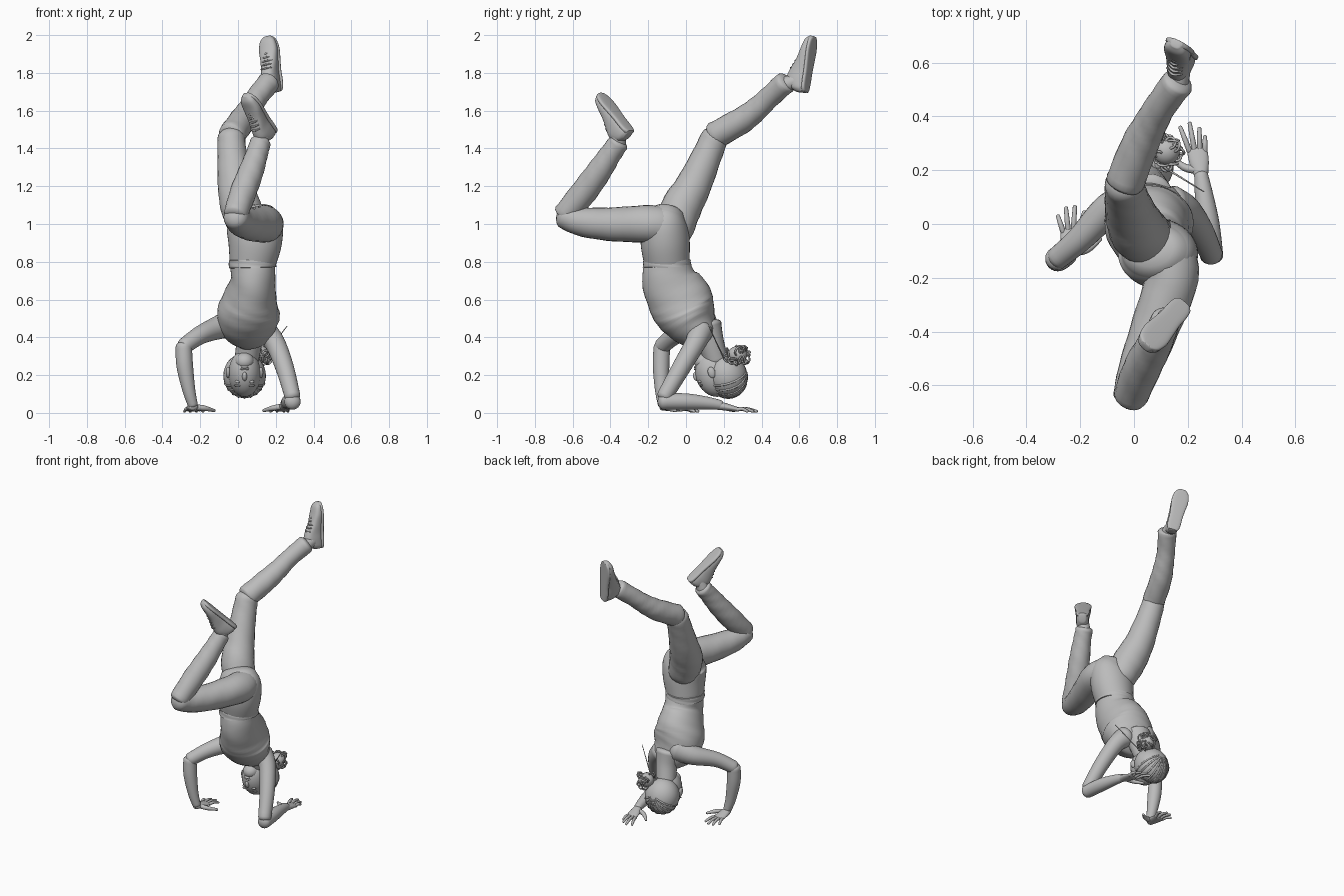
import bpy, bmesh, math, random
from mathutils import Vector

if "Cube" in bpy.data.objects:
    bpy.data.objects.remove(bpy.data.objects["Cube"], do_unlink=True)
random.seed(4)
parts = []

grey = bpy.data.materials.new("plain grey")
grey.use_nodes = True
COLOR = (0.5, 0.5, 0.5, 1)
grey.diffuse_color = COLOR
grey.node_tree.nodes["Principled BSDF"].inputs["Base Color"].default_value = COLOR


def finish(ob, name):
    ob.name = name
    ob.data.name = name
    ob.data.materials.append(grey)
    parts.append(ob)
    return ob


def spline(a, b, c, d, t):
    return 0.5 * (2 * b + (c - a) * t + (2 * a - 5 * b + 4 * c - d) * t * t
                  + (3 * b - a - 3 * c + d) * t ** 3)


def loft(name, stations, side=(1, 0, 0), sides=24, steps=5, cap=0.7, power=1.0,
         axis=None, wrinkle=0.0):
    """Skin rounded sections along a path; a station is x, y, z, radius[, second radius]."""
    st = [Vector((*s[:4], s[4] if len(s) > 4 else s[3])) for s in stations]
    path = []
    for i in range(len(st) - 1):
        a, d = st[max(i - 1, 0)], st[min(i + 2, len(st) - 1)]
        path += [spline(a, st[i], st[i + 1], d, k / steps) for k in range(steps)]
    path.append(st[-1])
    pos = [Vector(p[:3]) for p in path]
    rings = []
    for i, p in enumerate(path):
        t = Vector(axis) if axis else pos[min(i + 1, len(pos) - 1)] - pos[max(i - 1, 0)]
        rings.append((pos[i], t.normalized(), p[3], p[4]))
    # rounded ends
    ends = []
    for (p, t, a, b), sign in ((rings[0], -1), (rings[-1], 1)):
        ends.append([(p + t * sign * cap * min(a, b) * math.sin(q), t,
                      a * math.cos(q), b * math.cos(q)) for q in (0.4, 0.8, 1.15, 1.4)])
    rings = ends[0][::-1] + rings + ends[1]
    bm = bmesh.new()
    loops = []
    for i, (p, t, a, b) in enumerate(rings):
        u = Vector(side)
        u = (u - t * u.dot(t)).normalized()
        v = t.cross(u)
        loop = []
        for k in range(sides):
            q = math.tau * k / sides
            c, s = math.cos(q), math.sin(q)
            f = 1 + wrinkle * math.sin(3 * q + 1.7 * i)
            c = math.copysign(abs(c) ** power, c) * a * f
            s = math.copysign(abs(s) ** power, s) * b * f
            loop.append(bm.verts.new(p + u * c + v * s))
        loops.append(loop)
    for lo, hi in zip(loops, loops[1:]):
        for k in range(sides):
            m = (k + 1) % sides
            bm.faces.new((lo[k], lo[m], hi[m], hi[k]))
    bm.faces.new(loops[0][::-1])
    bm.faces.new(loops[-1])
    bmesh.ops.recalc_face_normals(bm, faces=bm.faces)
    me = bpy.data.meshes.new(name)
    bm.to_mesh(me)
    bm.free()
    ob = bpy.data.objects.new(name, me)
    bpy.context.collection.objects.link(ob)
    return finish(ob, name)


def ball(name, loc, radii, tilt=0.0):
    bpy.ops.mesh.primitive_uv_sphere_add(segments=28, ring_count=18, location=loc,
                                         rotation=(tilt, 0, 0))
    ob = bpy.context.object
    ob.scale = radii
    return finish(ob, name)


# Torso, upside down: trousers seat, shirt hem, shirt
loft("trouser_seat", [(.075, -.1, 1.04, .125, .1), (.088, -.11, .99, .148, .122),
                      (.09, -.11, .9, .142, .13), (.076, -.1, .79, .122, .12)],
     sides=40, cap=.55)
loft("shirt_hem", [(.076, -.1, .81, .125, .125), (.077, -.1, .77, .125, .129)],
     sides=40, cap=.06, wrinkle=.012)
loft("shirt", [(.076, -.1, .8, .12, .12), (.08, -.088, .7, .118, .147),
               (.064, -.034, .6, .144, .17), (.055, .0, .53, .165, .162),
               (.065, .042, .46, .155, .13), (.09, .09, .4, .11, .085)],
     sides=40, cap=.35, wrinkle=.008)
loft("neck", [(.06, .105, .46, .085), (.06, .13, .38, .07), (.045, .16, .28, .064)], cap=.3)

# Legs
loft("back_thigh", [(.06, -.06, .97, .1), (.018, -.028, 1.08, .108), (-.012, .038, 1.2, .095),
                    (-.03, .11, 1.36, .079), (-.036, .15, 1.455, .073)], wrinkle=.012)
loft("back_shin", [(-.034, .155, 1.47, .072), (.02, .29, 1.545, .07), (.06, .37, 1.605, .063),
                   (.1, .44, 1.67, .058), (.162, .525, 1.748, .06)], cap=.4, wrinkle=.02)
loft("front_thigh", [(.115, -.09, .985, .106), (.14, -.2, 1.0, .1), (.08, -.38, .998, .09),
                     (.02, -.54, 1.01, .078), (-.012, -.638, 1.037, .066)], cap=.7, wrinkle=.012)
loft("front_shin", [(-.012, -.64, 1.05, .064), (.028, -.54, 1.17, .07), (.07, -.46, 1.28, .066),
                    (.1, -.4, 1.37, .058), (.118, -.357, 1.43, .055)], cap=.4, wrinkle=.02)


def shoe(name, heel, toe, normal, shin_end):
    heel, toe, n = Vector(heel), Vector(toe), Vector(normal)
    d = toe - heel
    f = d.normalized()
    n = (n - f * n.dot(f)).normalized()
    s = f.cross(n)
    prof = [(0, .026, .07), (.06, .037, .1), (.2, .041, .125), (.36, .041, .115),
            (.55, .046, .086), (.75, .051, .066), (.92, .042, .052), (1, .022, .034)]

    def body(label, grow, thick, power):
        rows = []
        for t, w, h in prof:
            h = thick or h
            rows.append((*(heel + d * t - n * h / 2), w * grow, h / 2))
        loft(label, rows, side=s, axis=f, cap=.2, power=power)

    body(name + "_upper", 1.0, None, .8)
    body(name + "_sole", 1.08, .024, .6)
    ankle = heel + d * .18 - n * .07
    loft(name + "_ankle", [(*shin_end, .042), (*ankle, .04)], cap=.3)
    # laces across the instep
    for k in range(5):
        t = .4 + .07 * k
        p = heel + d * t - n * (.116 - .15 * (t - .36))
        loft(name + "_lace", [(*(p - s * .03 + n * .012), .004), (*(p - n * .003), .005),
                              (*(p + s * .03 + n * .012), .004)], side=f, sides=8, steps=3)


shoe("back_shoe", (.21, .64, 1.7), (.163, .685, 1.99), (.4, .9, 0), (.16, .515, 1.735))
shoe("front_shoe", (.19, -.29, 1.495), (.05, -.447, 1.695), (.5, .6, .6), (.116, -.36, 1.42))

# Arms
loft("right_upper_arm", [(0, .08, .485, .085), (-.095, .05, .455, .064),
                         (-.2, -.055, .412, .049), (-.282, -.125, .355, .043)])
loft("right_forearm", [(-.287, -.128, .35, .043), (-.282, -.132, .25, .044),
                       (-.26, -.13, .12, .034), (-.24, -.122, .045, .027)])
loft("left_upper_arm", [(.14, .075, .43, .068), (.195, .05, .37, .055),
                        (.247, -.025, .24, .049), (.288, -.112, .09, .042)])
loft("left_forearm", [(.289, -.12, .06, .043), (.275, 0, .06, .043),
                      (.26, .11, .052, .034), (.25, .18, .042, .026)])


def hand(name, wrist, knuckles, tips, thumb):
    w, k = Vector(wrist), Vector(knuckles)
    mid = w.lerp(k, .5)
    loft(name + "_palm", [(*w, .026, .022), (*mid, .036, .018), (*k, .038, .012)])
    for i, tip in enumerate(tips):
        base = k + Vector(((i - 1.5) * .019, -.004, 0))
        end = Vector((*tip, .008))
        bend = base.lerp(end, .5) + Vector((0, 0, .008))
        loft(name + "_finger", [(*base, .0105), (*bend, .0095), (*end, .0075)], sides=12, steps=4)
    root = w.lerp(k, .2)
    end = Vector((*thumb, .012))
    joint = root.lerp(end, .55) + Vector((0, -.018, .004))
    loft(name + "_thumb", [(*root, .016), (*joint, .014), (*end, .008)],
         side=(0, 0, 1), sides=12, steps=4)


hand("right_hand", (-.24, -.125, .035), (-.235, -.025, .018),
     [(-.283, .03), (-.253, .06), (-.22, .065), (-.185, .045)], (-.125, -.055))
hand("left_hand", (.25, .18, .038), (.235, .275, .018),
     [(.172, .36), (.207, .375), (.243, .355), (.264, .325)], (.135, .255))

# Head, in its own frame: x across, f towards the face, u towards the crown
TILT = .3
CENTER = Vector((.035, .15, .208))
F = Vector((0, -math.cos(TILT), -math.sin(TILT)))
U = Vector((0, math.sin(TILT), -math.cos(TILT)))


def feature(name, x, f, u, radii):
    ball(name, CENTER + Vector((x, 0, 0)) + F * f + U * u, radii, TILT)


feature("face", 0, 0, 0, (.085, .1, .125))
feature("hair_cap", 0, -.06, .03, (.113, .108, .12))
feature("jaw", 0, .035, -.08, (.05, .05, .045))
feature("nose", 0, .097, -.014, (.013, .016, .024))
feature("upper_lip", 0, .087, -.052, (.024, .009, .006))
feature("lower_lip", 0, .084, -.062, (.02, .01, .007))
for sx, label in ((-1, "right"), (1, "left")):
    feature(label + "_eye", sx * .035, .083, .018, (.015, .012, .009))
    feature(label + "_brow", sx * .036, .084, .04, (.021, .008, .005))
    feature(label + "_ear", sx * .087, .012, -.01, (.012, .02, .03))

# Hair strands combed over the cap
for k in range(9):
    a = -1.2 + .3 * k
    rows = []
    for j in range(6):
        b = -.9 + .45 * j
        p = (CENTER - F * .06 + U * .03 + Vector((math.sin(a) * math.cos(b) * .111, 0, 0))
             - F * math.sin(b) * .106 + U * math.cos(a) * math.cos(b) * .118)
        rows.append((*p, .006))
    loft("hair_strand", rows, side=(0, .2, 1), sides=8, steps=3)

# Curly bun with a hair stick
BUN = Vector((.12, .272, .308))
ball("bun_core", BUN, (.05, .052, .045))
for k in range(26):
    way = Vector([random.uniform(-1, 1) for _ in range(3)]).normalized()
    bpy.ops.mesh.primitive_torus_add(
        location=BUN + Vector((way.x * .053, way.y * .057, way.z * .045)),
        rotation=[random.uniform(0, math.pi) for _ in range(3)],
        major_radius=random.uniform(.014, .024), minor_radius=.005,
        major_segments=20, minor_segments=8)
    finish(bpy.context.object, "bun_curl")
loft("hair_stick", [(.13, .2, .29, .004), (.26, .12, .46, .002)], sides=8)

# Smooth shading with sharp edges kept
bpy.ops.object.select_all(action="DESELECT")
for ob in parts:
    ob.select_set(True)
bpy.context.view_layer.objects.active = parts[0]
bpy.ops.object.shade_smooth_by_angle(angle=math.radians(50))
